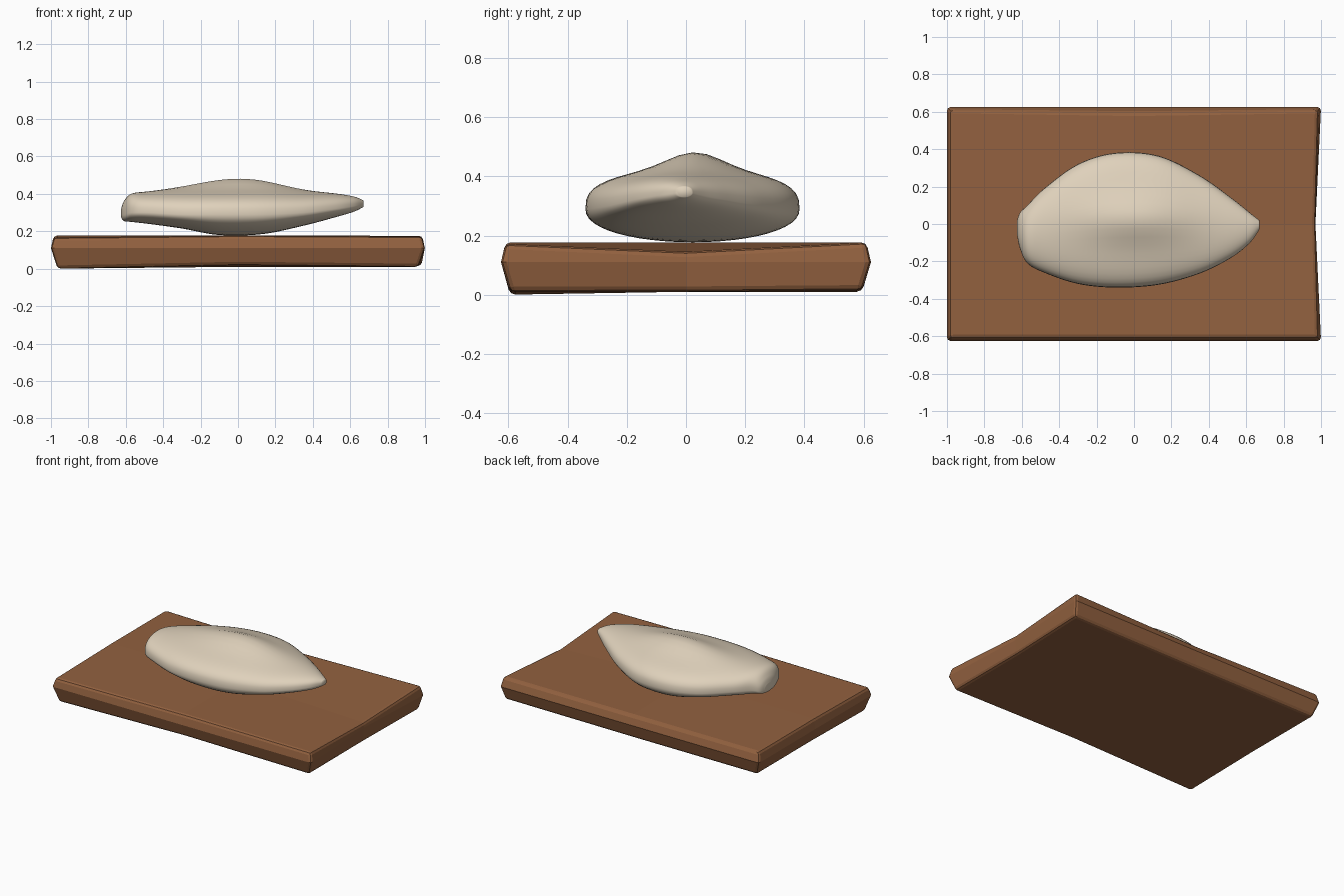
import bpy, bmesh
from math import sin, cos, pi, exp, radians

cube = bpy.data.objects.get("Cube")
if cube:
    bpy.data.objects.remove(cube, do_unlink=True)


def material(name, rgb):
    m = bpy.data.materials.new(name)
    m.use_nodes = True
    m.diffuse_color = (*rgb, 1)
    m.node_tree.nodes["Principled BSDF"].inputs["Base Color"].default_value = (*rgb, 1)
    return m


def finish(name, bm, mat):
    bmesh.ops.recalc_face_normals(bm, faces=bm.faces)
    mesh = bpy.data.meshes.new(name)
    bm.to_mesh(mesh)
    bm.free()
    mesh.materials.append(mat)
    ob = bpy.data.objects.new(name, mesh)
    bpy.context.collection.objects.link(ob)
    return ob


wood = material("warm brown wood", (0.29, 0.12, 0.05))
cream = material("cream dough", (0.74, 0.64, 0.50))

# Board: a slab split down the middle both ways, with slightly warped edges
bm = bmesh.new()
LOW, MID, TOP = 0, 1, 2
HEIGHT = (0.01, 0.11, 0.177)
HALF_X = (0.965, 1.0, 0.985)
HALF_Y = (0.595, 0.625, 0.61)
warp = {  # small offsets at hand-cut spots
    (1, 0, TOP): (-0.015, 0, -0.032),
    (1, 0, MID): (-0.03, 0, 0),
    (0, 1, TOP): (0, -0.015, -0.01),
    (1, 1, LOW): (0.015, 0, 0.005),
    (1, -1, TOP): (0, 0, -0.005),
    (-1, -1, TOP): (0, 0, -0.01),
    (-1, -1, LOW): (0, 0, -0.01),
    (0, -1, LOW): (0, 0, 0.01),
}
v = {}
for i in (-1, 0, 1):
    for j in (-1, 0, 1):
        for k in (LOW, MID, TOP):
            if k == MID and i == 0 and j == 0:
                continue
            d = warp.get((i, j, k), (0, 0, 0))
            v[i, j, k] = bm.verts.new((i * HALF_X[k] + d[0], j * HALF_Y[k] + d[1], HEIGHT[k] + d[2]))
for k in (LOW, TOP):
    for i in (-1, 0):
        for j in (-1, 0):
            bm.faces.new([v[i, j, k], v[i + 1, j, k], v[i + 1, j + 1, k], v[i, j + 1, k]])
for k in (LOW, MID):
    for s in (-1, 1):
        for t in (-1, 0):
            bm.faces.new([v[s, t, k], v[s, t + 1, k], v[s, t + 1, k + 1], v[s, t, k + 1]])
            bm.faces.new([v[t, s, k], v[t + 1, s, k], v[t + 1, s, k + 1], v[t, s, k + 1]])
board = finish("board", bm, wood)
bevel = board.modifiers.new("soft edges", "BEVEL")
bevel.width = 0.018
bevel.segments = 2
bevel.limit_method = "ANGLE"
bevel.angle_limit = radians(40)

# Dough: cross-sections along x as (x, y min, y max, rim z, top z, bottom z)
STATIONS = [
    (-.625, -.06, .02, .29, .32, .275),
    (-.61, -.13, .06, .29, .36, .255),
    (-.57, -.21, .10, .30, .40, .25),
    (-.48, -.26, .19, .30, .41, .24),
    (-.30, -.32, .32, .29, .42, .215),
    (-.10, -.34, .38, .29, .425, .18),
    (.13, -.325, .365, .29, .425, .185),
    (.35, -.265, .26, .30, .41, .23),
    (.52, -.18, .14, .32, .40, .275),
    (.62, -.10, .06, .335, .385, .305),
    (.67, -.03, .02, .345, .365, .33),
]


def spline(p, t):
    """Smooth curve through the stations."""
    i = min(int(t), len(p) - 2)
    f = t - i
    a, b, c, d = (p[max(0, min(len(p) - 1, i + n))] for n in (-1, 0, 1, 2))
    return [q + f * (r - o) / 2 + f * f * (2 * o - 5 * q + 4 * r - s) / 2
            + f ** 3 * (3 * q - o - 3 * r + s) / 2 for o, q, r, s in zip(a, b, c, d)]


bm = bmesh.new()
SIDES, STEPS = 48, 6
rings = []
for n in range((len(STATIONS) - 1) * STEPS + 1):
    x, y0, y1, rim, top, low = spline(STATIONS, n / STEPS)
    ring = []
    for s in range(SIDES):
        a = 2 * pi * s / SIDES
        u, h = cos(a), sin(a)
        y = (y0 + y1) / 2 + (y1 - y0) / 2 * u
        if h >= 0:  # flat shoulders with a soft central mound
            z = rim + (top - rim) * h ** 0.7
            z += 0.055 * exp(-((y - 0.03) / 0.13) ** 2 - (x / 0.3) ** 2) * h
        else:  # belly rounding down to the board
            z = rim - (rim - low) * abs(h) ** 0.9
        ring.append(bm.verts.new((x, y, z)))
    rings.append(ring)
for r0, r1 in zip(rings, rings[1:]):
    for s in range(SIDES):
        e = (s + 1) % SIDES
        bm.faces.new([r0[s], r0[e], r1[e], r1[s]])
bm.faces.new(rings[0])
bm.faces.new(rings[-1])
for f in bm.faces:
    f.smooth = True
dough = finish("dough", bm, cream)
